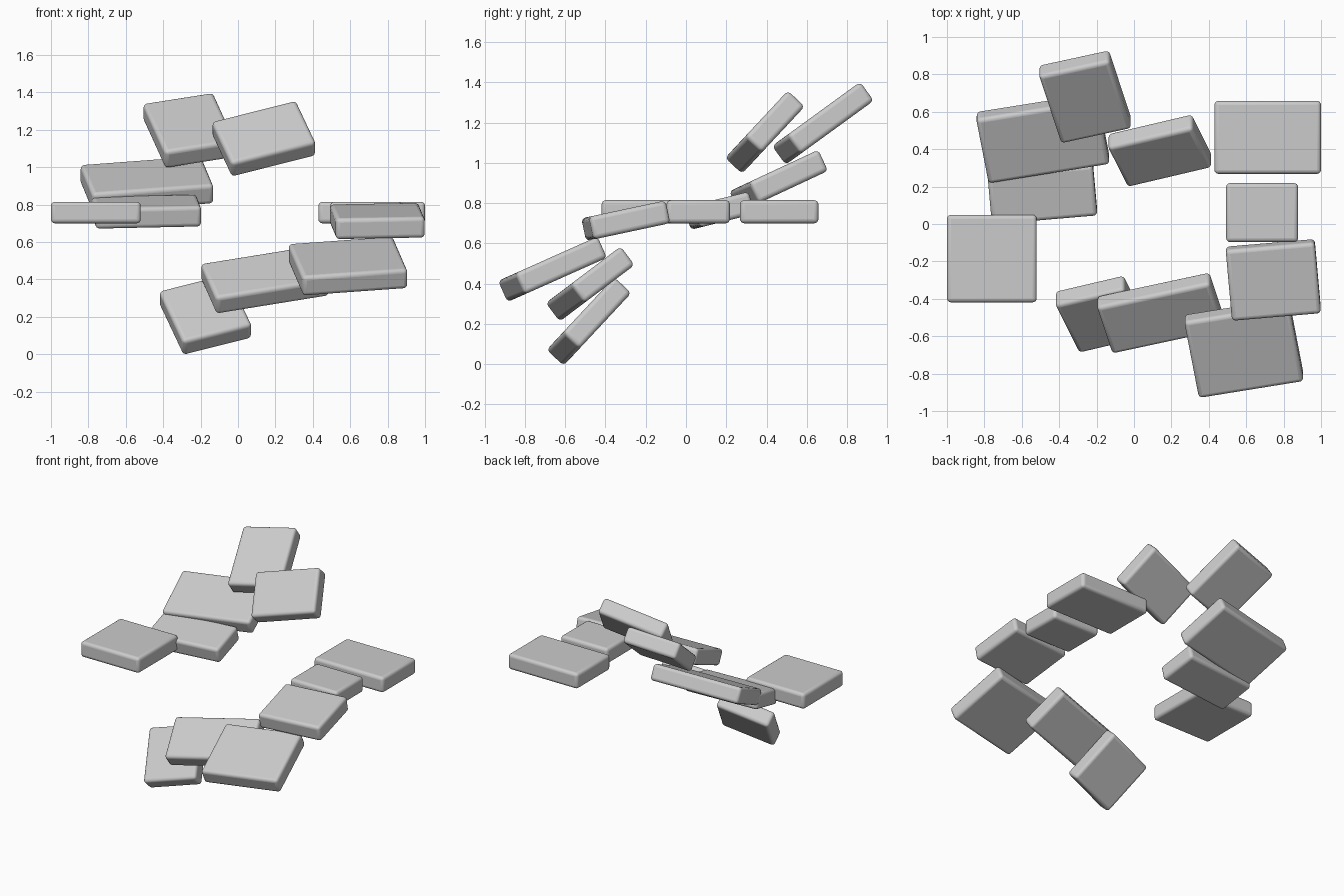
import bpy
from math import radians
from mathutils import Matrix, Vector

cube = bpy.data.objects.get("Cube")
if cube:
    bpy.data.objects.remove(cube, do_unlink=True)

THICKNESS = 0.115
ROUNDING = 0.022

# Single stone colour
stone = bpy.data.materials.new("light_grey")
stone.use_nodes = True
grey = (0.6, 0.6, 0.6, 1)
stone.diffuse_color = grey
stone.node_tree.nodes["Principled BSDF"].inputs["Base Color"].default_value = grey


def slab(name, centre, width, depth, tilt=0, turn=0):
    """Rounded slab, turned in its own plane, then tilted up about x."""
    bpy.ops.mesh.primitive_cube_add(size=1)
    ob = bpy.context.object
    ob.name = name
    ob.data.transform(Matrix.Diagonal((width, depth, THICKNESS, 1)))
    ob.matrix_world = (Matrix.Translation(Vector(centre))
                       @ Matrix.Rotation(radians(tilt), 4, "X")
                       @ Matrix.Rotation(radians(turn), 4, "Z"))
    ob.data.materials.append(stone)
    bevel = ob.modifiers.new("rounded_edges", "BEVEL")
    bevel.width = ROUNDING
    bevel.segments = 4
    bpy.ops.object.shade_smooth_by_angle(angle=radians(40))
    return ob


# Level slabs
slab("level_slab_right", (-0.76, -0.185, 0.757), 0.48, 0.468)
slab("level_slab_left_back", (0.715, 0.463, 0.757), 0.57, 0.39)
slab("level_slab_left_middle", (0.685, 0.061, 0.757), 0.385, 0.315)

# Descending run at the front
slab("front_step_1", (0.745, -0.299, 0.712), 0.478, 0.391, 12, 5)
slab("front_step_2", (0.588, -0.663, 0.471), 0.57, 0.456, 24, 10)
slab("front_step_3", (0.144, -0.476, 0.398), 0.625, 0.325, 37, 15)
slab("front_step_4", (-0.174, -0.482, 0.212), 0.389, 0.40, 47, 19)

# Ascending run at the back
slab("back_step_1", (-0.49, 0.167, 0.762), 0.566, 0.281, 14, 5)
slab("back_step_2", (-0.487, 0.46, 0.909), 0.658, 0.387, 25, 10)
slab("back_step_3", (-0.261, 0.68, 1.196), 0.39, 0.466, 36, 15)
slab("back_step_4", (0.138, 0.392, 1.152), 0.477, 0.331, 47, 19)
